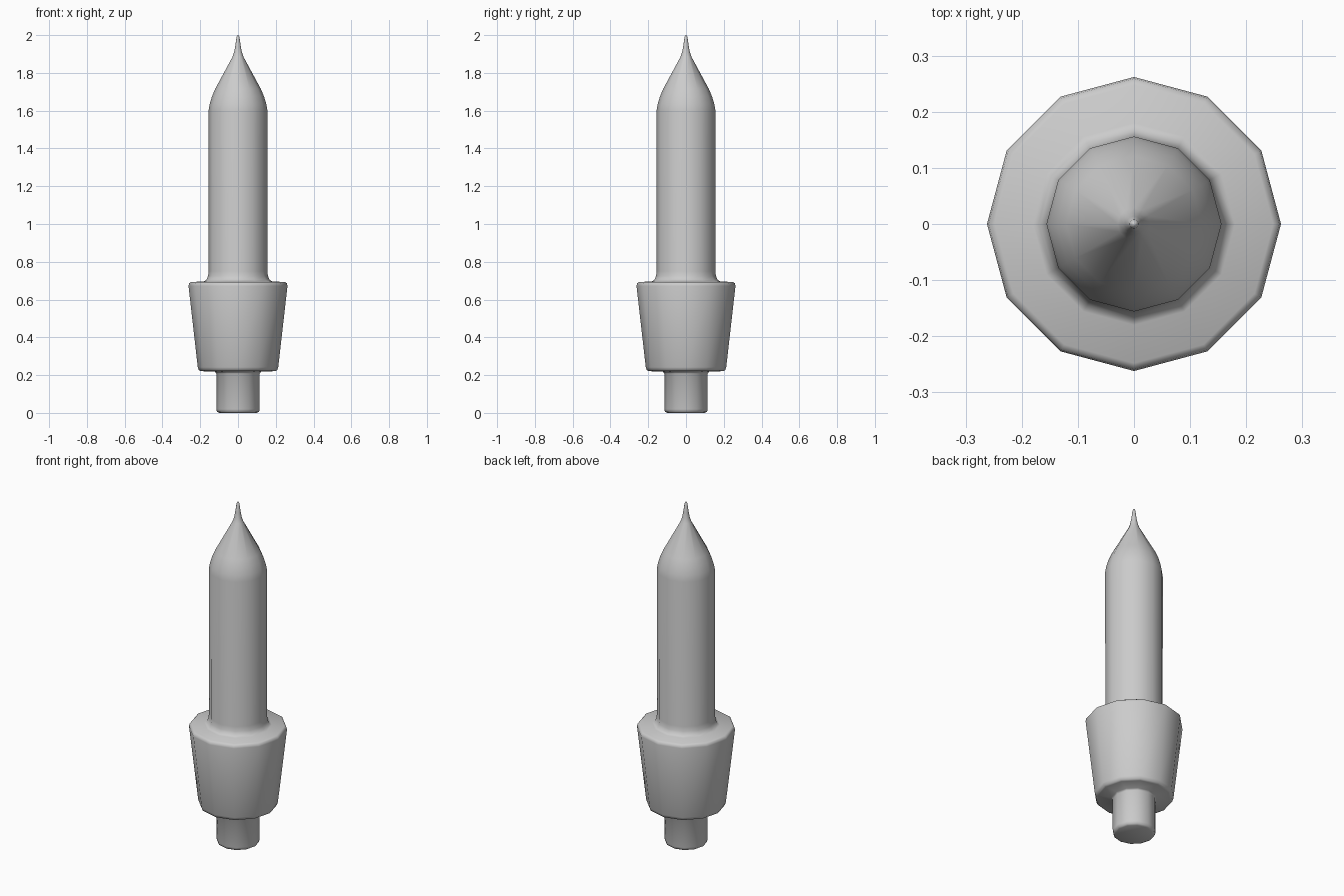
import bpy, bmesh
from math import cos, sin, pi

if "Cube" in bpy.data.objects:
    bpy.data.objects.remove(bpy.data.objects["Cube"])

SIDES = 12


def lathe(name, profile):
    """Revolve (radius, z) points into a closed, smooth 12-sided solid."""
    bm = bmesh.new()
    rings = [[bm.verts.new((r * cos(2 * pi * i / SIDES), r * sin(2 * pi * i / SIDES), z))
              for i in range(SIDES)] for r, z in profile]
    for a, b in zip(rings, rings[1:]):
        for i in range(SIDES):
            j = (i + 1) % SIDES
            bm.faces.new((a[i], a[j], b[j], b[i]))
    bm.faces.new(rings[0][::-1])
    bm.faces.new(rings[-1])
    for f in bm.faces:
        f.smooth = True
    mesh = bpy.data.meshes.new(name)
    bm.to_mesh(mesh)
    bm.free()
    obj = bpy.data.objects.new(name, mesh)
    bpy.context.collection.objects.link(obj)
    return obj


# Bottom peg
peg = [(0.100, 0.0), (0.111, 0.006), (0.115, 0.02), (0.115, 0.208), (0.122, 0.218)]
# Tapered collar with softened rims
collar = [(0.195, 0.221), (0.207, 0.226), (0.213, 0.242),
          (0.262, 0.672), (0.259, 0.686), (0.248, 0.693)]
# Shaft with a small fillet at the collar
shaft = [(0.180, 0.696), (0.167, 0.705), (0.159, 0.724), (0.155, 0.75), (0.156, 1.60)]
# Rounded shoulder, cone and needle tip
tip = [(0.150, 1.635), (0.138, 1.675), (0.121, 1.715), (0.029, 1.885),
       (0.020, 1.912), (0.014, 1.945), (0.008, 1.99), (0.003, 2.0)]

lathe("spike_pin", peg + collar + shaft + tip)
